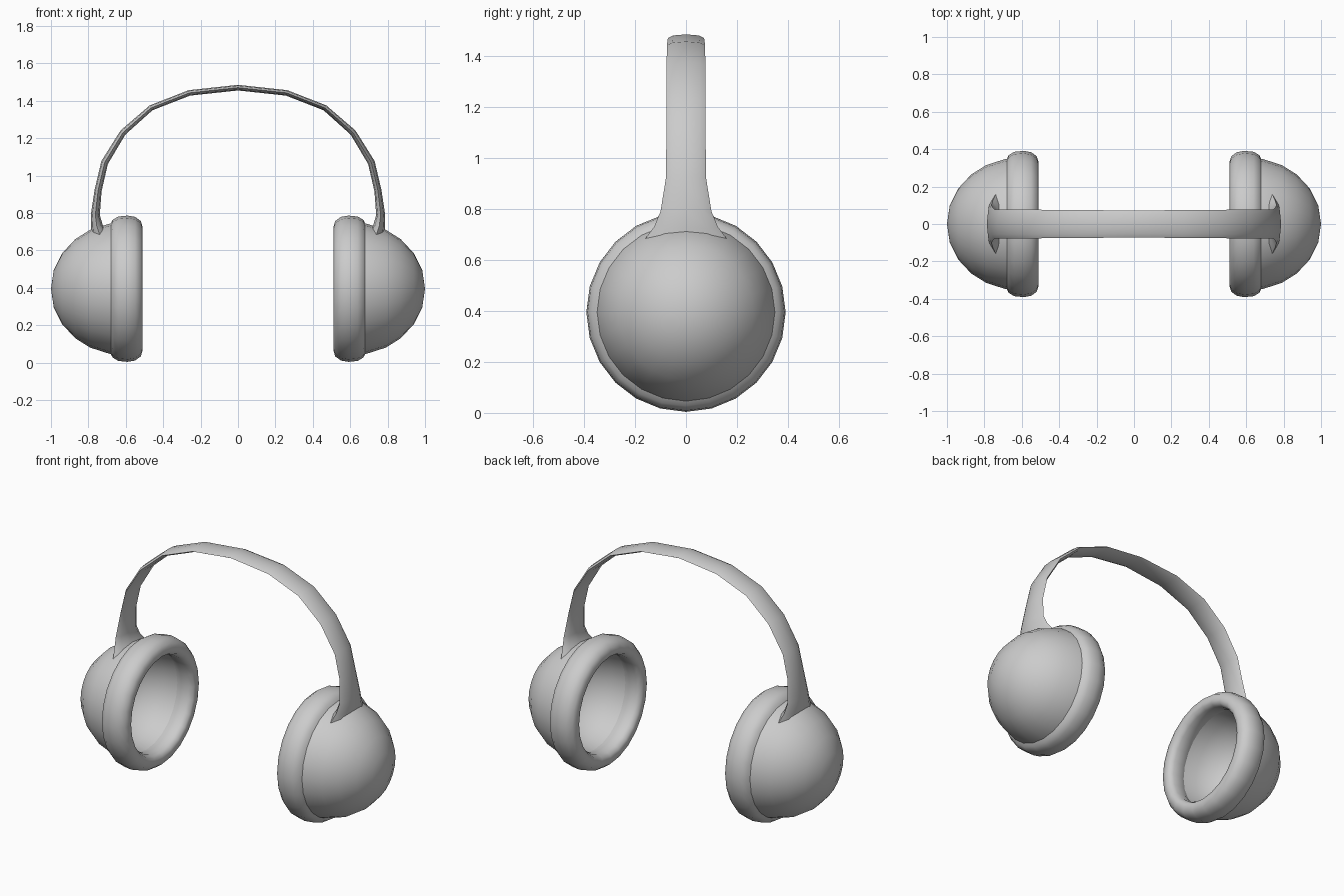
import bpy, math
from mathutils import Vector

cube = bpy.data.objects.get("Cube")
if cube:
    bpy.data.objects.remove(cube, do_unlink=True)

grey = bpy.data.materials.new("soft_grey")
grey.use_nodes = True
grey.diffuse_color = (0.6, 0.6, 0.6, 1)
bsdf = next(n for n in grey.node_tree.nodes if n.type == 'BSDF_PRINCIPLED')
bsdf.inputs["Base Color"].default_value = grey.diffuse_color

CUP_Z = 0.395
SIDES = 24


def add_mesh(name, verts, faces, angle=60):
    mesh = bpy.data.meshes.new(name)
    mesh.from_pydata(verts, [], faces)
    mesh.materials.append(grey)
    obj = bpy.data.objects.new(name, mesh)
    bpy.context.collection.objects.link(obj)
    bpy.ops.object.select_all(action='DESELECT')
    obj.select_set(True)
    bpy.context.view_layer.objects.active = obj
    bpy.ops.object.mode_set(mode='EDIT')
    bpy.ops.mesh.select_all(action='SELECT')
    bpy.ops.mesh.normals_make_consistent(inside=False)
    bpy.ops.object.mode_set(mode='OBJECT')
    bpy.ops.object.shade_smooth_by_angle(angle=math.radians(angle))
    return obj


def bridge(rings, count, closed=False):
    """Quads between successive rings of equal size."""
    spans = rings if closed else rings - 1
    return [(i * count + j, i * count + (j + 1) % count,
             (i + 1) % rings * count + (j + 1) % count, (i + 1) % rings * count + j)
            for i in range(spans) for j in range(count)]


def lathe(name, profile, side, closed=False):
    """Spin (x, radius) points about the cup axis; open ends at a pole."""
    rings = profile if closed else profile[1:-1]
    verts = [(side * x, r * math.sin(a), CUP_Z + r * math.cos(a))
             for x, r in rings
             for a in (math.tau * j / SIDES for j in range(SIDES))]
    faces = bridge(len(rings), SIDES, closed)
    if not closed:
        last = (len(rings) - 1) * SIDES
        for pole, start in ((profile[0], 0), (profile[-1], last)):
            verts.append((side * pole[0], 0, CUP_Z))
            faces += [(start + j, start + (j + 1) % SIDES, len(verts) - 1)
                      for j in range(SIDES)]
    return add_mesh(name, verts, faces)


# Ear cups: hollow dome shell plus a rounded cushion ring
dome = [(1.0, 0), (0.985, 0.1), (0.94, 0.19), (0.87, 0.265),
        (0.79, 0.315), (0.69, 0.347), (0.62, 0.36), (0.6, 0.3),
        (0.7, 0.285), (0.8, 0.245), (0.87, 0.17), (0.9, 0.09), (0.91, 0)]
cushion = [(0.51, 0.33), (0.52, 0.362), (0.55, 0.384), (0.59, 0.391),
           (0.64, 0.386), (0.67, 0.368), (0.685, 0.34), (0.65, 0.305),
           (0.59, 0.288), (0.54, 0.29), (0.515, 0.305)]
for label, side in (("left", 1), ("right", -1)):
    lathe(label + "_cup", dome, side)
    lathe(label + "_cushion", cushion, side, closed=True)

# Headband stations from foot to crown: x, z, half width, half thickness
half = [(0.735, 0.67, 0.17, 0.05), (0.755, 0.73, 0.125, 0.032),
        (0.763, 0.79, 0.10, 0.024), (0.748, 0.92, 0.079, 0.019),
        (0.713, 1.07, 0.077, 0.019), (0.615, 1.23, 0.077, 0.017),
        (0.465, 1.362, 0.076, 0.015), (0.26, 1.442, 0.075, 0.015)]
stations = half + [(0, 1.47, 0.071, 0.015)] + [(-x, z, w, t) for x, z, w, t in half[::-1]]

# Flattened oval cross-section swept along the arc
SECTION = 8
verts = []
for i, (x, z, w, t) in enumerate(stations):
    before, after = stations[max(i - 1, 0)], stations[min(i + 1, len(stations) - 1)]
    tangent = Vector((after[0] - before[0], 0, after[1] - before[1])).normalized()
    normal = Vector((tangent.z, 0, -tangent.x))
    for j in range(SECTION):
        a = math.tau * j / SECTION
        offset = normal * (t * math.sin(a)) + Vector((0, w * math.cos(a), 0))
        verts.append(Vector((x, 0, z)) + offset)
faces = bridge(len(stations), SECTION)
faces += [tuple(range(SECTION)), tuple(range(len(verts) - SECTION, len(verts)))]
add_mesh("headband", verts, faces, angle=75)
